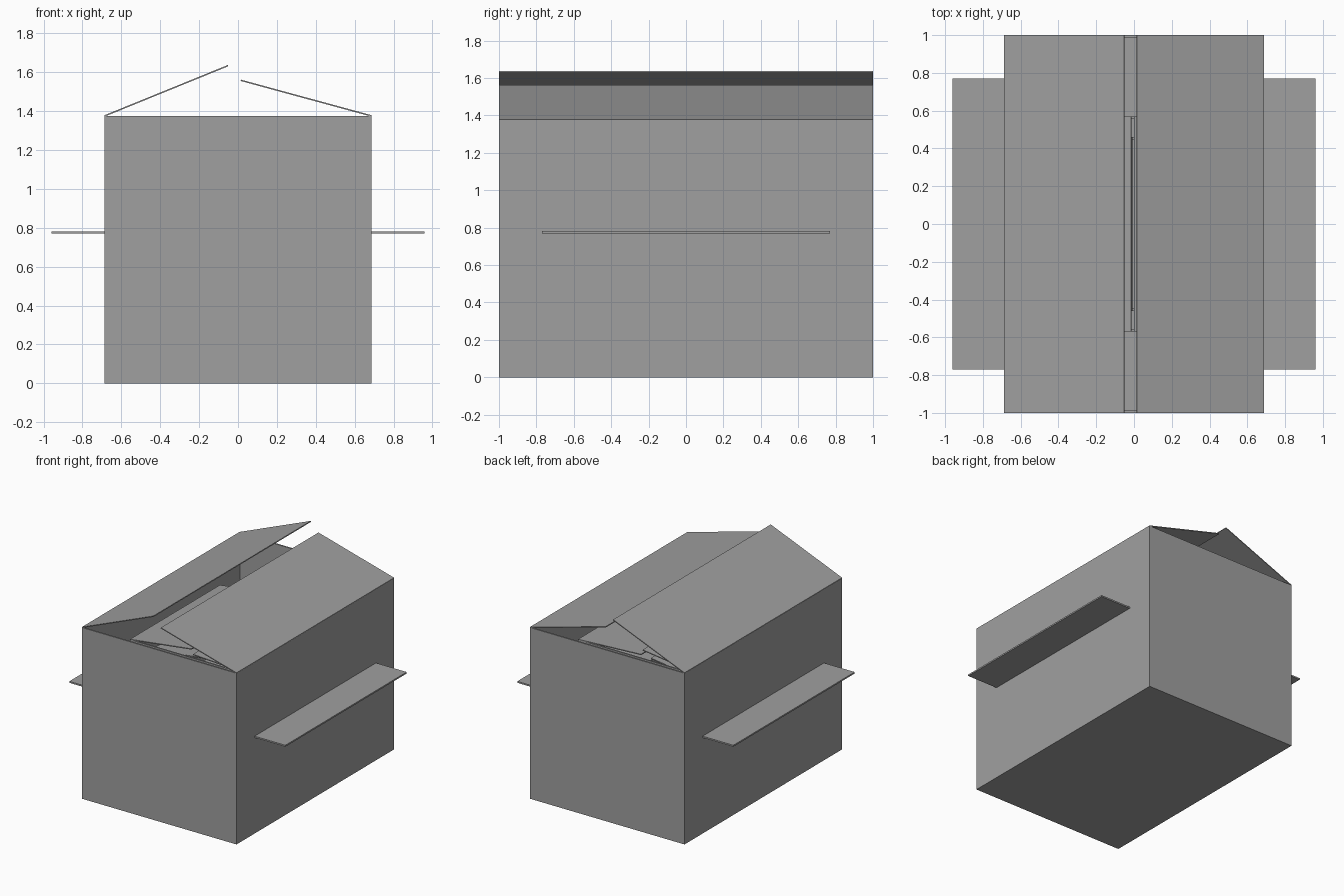
import bpy, bmesh, math
from mathutils import Vector

cube = bpy.data.objects.get("Cube")
if cube:
    bpy.data.objects.remove(cube, do_unlink=True)

grey = bpy.data.materials.new("Plain grey")
grey.use_nodes = True
COLOUR = (0.35, 0.35, 0.35, 1)
grey.diffuse_color = COLOUR
grey.node_tree.nodes["Principled BSDF"].inputs["Base Color"].default_value = COLOUR


def finish(name, bm):
    bmesh.ops.recalc_face_normals(bm, faces=bm.faces)
    mesh = bpy.data.meshes.new(name)
    bm.to_mesh(mesh)
    bm.free()
    mesh.materials.append(grey)
    obj = bpy.data.objects.new(name, mesh)
    bpy.context.collection.objects.link(obj)
    return obj


def extrude_profile(name, points, half_y):
    """Extrude a closed x-z outline along y."""
    bm = bmesh.new()
    face = bm.faces.new([bm.verts.new((x, -half_y, z)) for x, z in points])
    moved = bmesh.ops.extrude_face_region(bm, geom=[face])["geom"]
    verts = [v for v in moved if isinstance(v, bmesh.types.BMVert)]
    bmesh.ops.translate(bm, verts=verts, vec=(0, 2 * half_y, 0))
    return finish(name, bm)


def flap(name, hinge, tip, half_y, thick=0.007):
    """Thin sloping lid panel whose upper face runs from hinge to tip."""
    a, b = Vector(hinge), Vector(tip)
    d = (b - a).normalized()
    n = Vector((-d.y, d.x)) * thick
    if n.y > 0:
        n = -n
    return extrude_profile(name, [a, b, b + n, a + n], half_y)


def open_box(name, half_x, half_y, height, wall=0.012):
    """Box with no lid, hollowed from the top face."""
    bm = bmesh.new()
    bmesh.ops.create_cube(bm, size=1)
    for v in bm.verts:
        v.co = (v.co.x * 2 * half_x, v.co.y * 2 * half_y, (v.co.z + 0.5) * height)
    top = max(bm.faces, key=lambda f: f.calc_center_median().z)
    bmesh.ops.inset_region(bm, faces=[top], thickness=wall, use_even_offset=True)
    inner = bmesh.ops.extrude_face_region(bm, geom=[top])["geom"]
    bmesh.ops.delete(bm, geom=[top], context='FACES')
    verts = [v for v in inner if isinstance(v, bmesh.types.BMVert)]
    bmesh.ops.translate(bm, verts=verts, vec=(0, 0, wall - height))
    return finish(name, bm)


# Nested cartons: half width, half depth, height, right tip, left tip
cartons = {
    "outer": (0.687, 1.0, 1.375, (-0.053, 1.637), (0.015, 1.562)),
    "middle": (0.56, 0.57, 1.147, (-0.015, 1.22), (0.0, 1.18)),
    "inner": (0.45, 0.46, 1.05, (-0.01, 1.11), (0.005, 1.08)),
}
for name, (hx, hy, h, right_tip, left_tip) in cartons.items():
    open_box(name + "_carton", hx, hy, h)
    flap(name + "_right_flap", (-hx, h + 0.004), right_tip, hy)
    flap(name + "_left_flap", (hx, h + 0.004), left_tip, hy)

# Flat ledges on both long sides
for side, sign in (("left", 1), ("right", -1)):
    x0, x1 = sign * 0.68, sign * 0.96
    extrude_profile(side + "_ledge",
                    [(x0, 0.77), (x1, 0.77), (x1, 0.782), (x0, 0.782)], 0.77)
